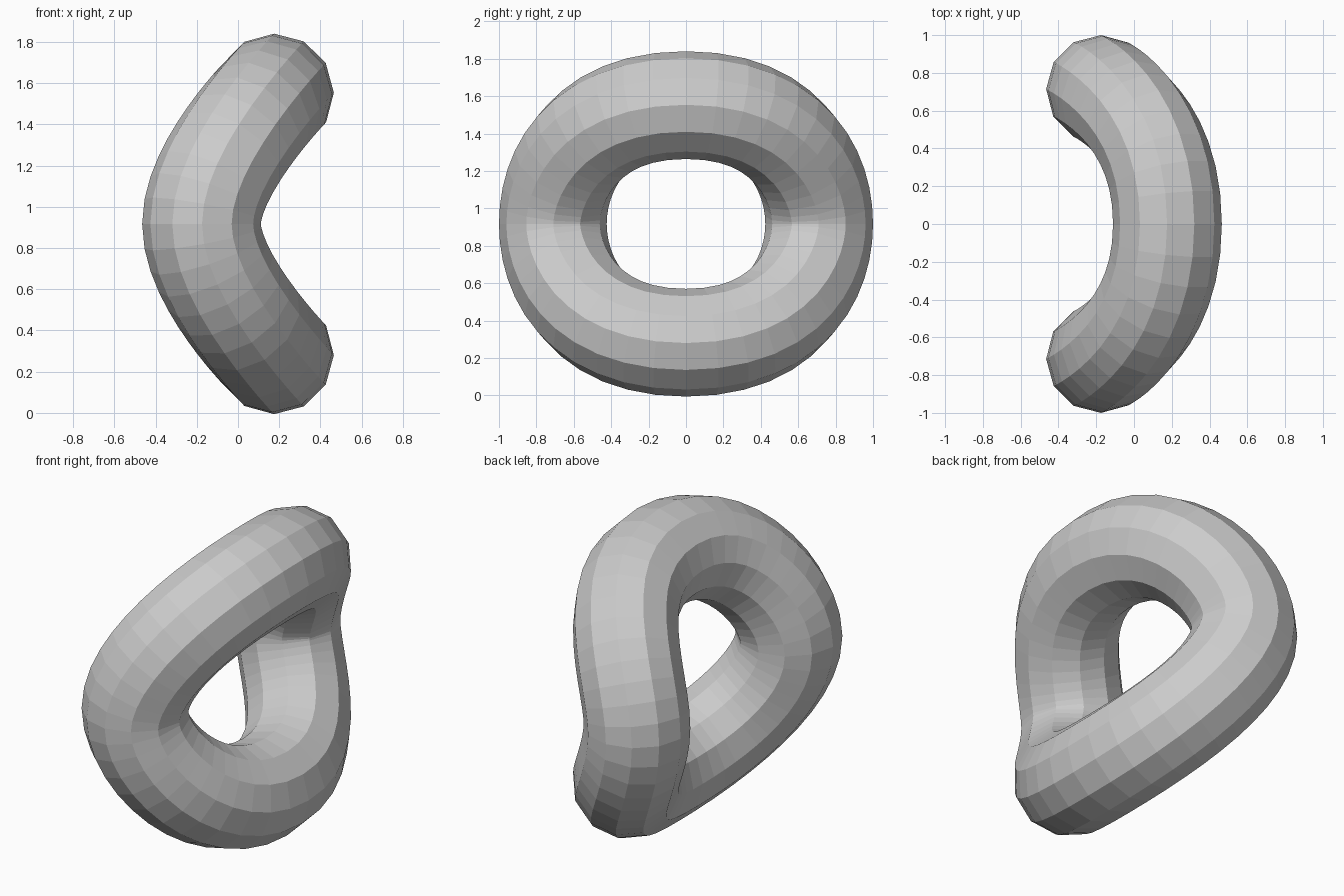
import bpy
from mathutils import Vector

if "Cube" in bpy.data.objects:
    bpy.data.objects.remove(bpy.data.objects["Cube"])

SIDE_Y, TOP_Z, SWING = 0.712, 0.635, 0.177   # path half-sizes and saddle depth
H_SIDE, H_TOP = 0.27, 0.55                   # handle lengths at sides and at top/bottom
TUBE, MID_Z = 0.288, 0.917

# Saddle-shaped closed path: side, top, side, bottom, with a 12-sided bevel
curve = bpy.data.curves.new("saddle_ring", 'CURVE')
curve.dimensions = '3D'
curve.resolution_u = 12
curve.bevel_depth = TUBE
curve.bevel_resolution = 4
spline = curve.splines.new('BEZIER')
spline.bezier_points.add(3)
spline.use_cyclic_u = True
spline.use_smooth = False

knots = [
    ((-SWING, SIDE_Y, 0), (0, 0, H_SIDE)),
    ((SWING, 0, TOP_Z), (0, -H_TOP, 0)),
    ((-SWING, -SIDE_Y, 0), (0, 0, -H_SIDE)),
    ((SWING, 0, -TOP_Z), (0, H_TOP, 0)),
]
for point, (co, handle) in zip(spline.bezier_points, knots):
    point.handle_left_type = point.handle_right_type = 'FREE'
    co, handle = Vector(co), Vector(handle)
    point.co = co
    point.handle_left = co - handle
    point.handle_right = co + handle

ring = bpy.data.objects.new("saddle_ring", curve)
ring.location.z = MID_Z
bpy.context.collection.objects.link(ring)

# Turn the swept tube into a flat-faced mesh
bpy.context.view_layer.objects.active = ring
ring.select_set(True)
bpy.ops.object.convert(target='MESH')
bpy.ops.object.shade_flat()
